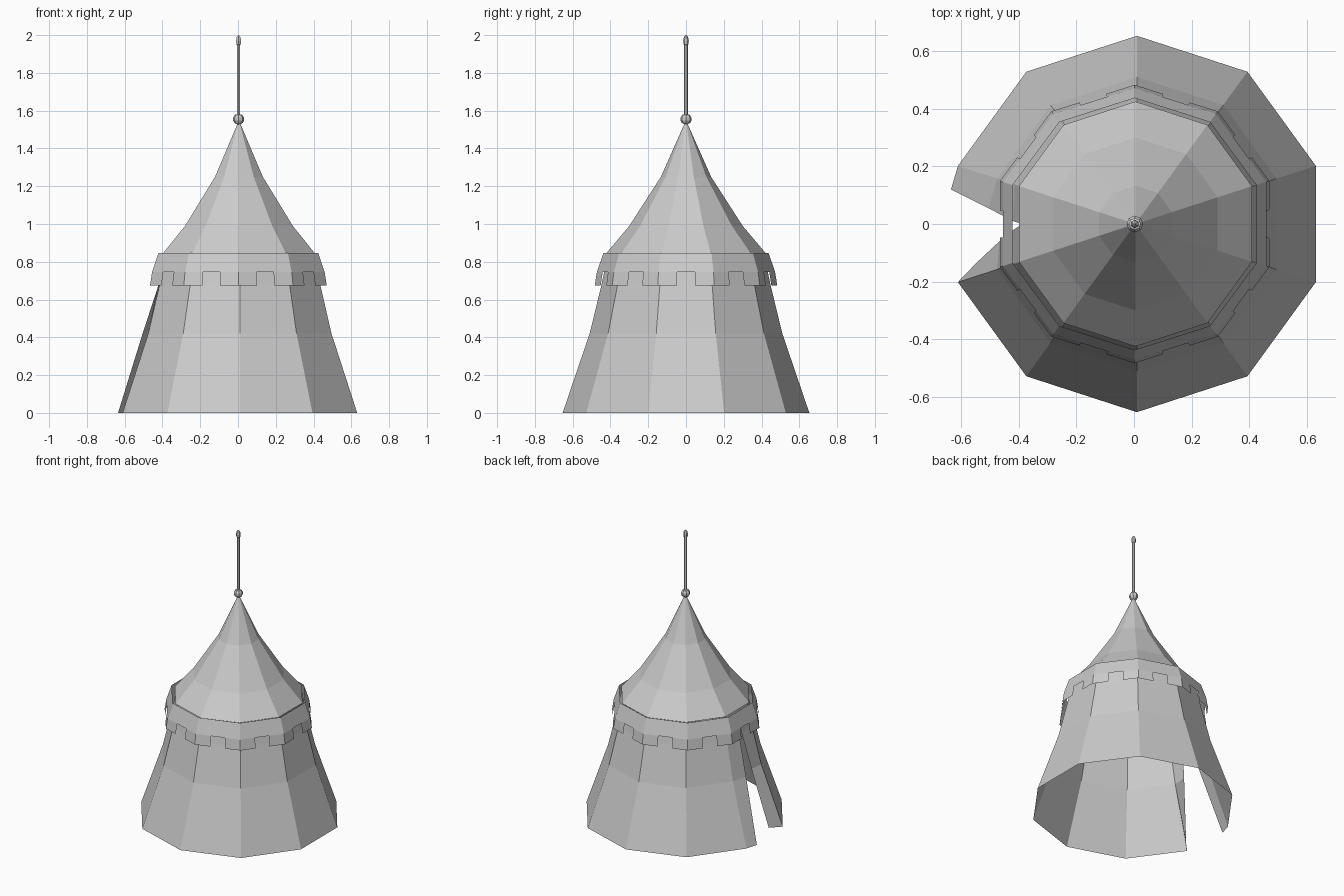
import bpy
from math import sin, cos, radians

if "Cube" in bpy.data.objects:
    bpy.data.objects.remove(bpy.data.objects["Cube"])

SIDES = 10


def make(name, verts, faces):
    mesh = bpy.data.meshes.new(name)
    mesh.from_pydata(verts, [], faces)
    mesh.update()
    obj = bpy.data.objects.new(name, mesh)
    bpy.context.collection.objects.link(obj)
    return obj


def at(r, z, deg, cx=0.008, sx=1.0):
    a = radians(deg)
    return (cx + r * cos(a) * sx, r * sin(a), z)


def grid(name, rows, closed):
    """Skin a list of equally long point rows, bottom to top."""
    n = len(rows[0])
    verts = [p for row in rows for p in row]
    faces = []
    for j in range(len(rows) - 1):
        for i in range(n if closed else n - 1):
            k = (i + 1) % n
            faces.append((j * n + i, j * n + k, (j + 1) * n + k, (j + 1) * n + i))
    return make(name, verts, faces)


def lathe(name, profile, sides, cx):
    """Closed faceted turning from (radius, z) pairs, bottom to top."""
    rows = [[at(r, z, 90 + 360 * i / sides, cx) for i in range(sides)] for r, z in profile]
    return grid(name, rows, True)


# Wall: nine panels, with the west panel split into two parted door flaps
wall = [
    # radius, z, south flap edge, north flap edge
    (0.653, 0.0, (-0.548, -0.136), (-0.635, 0.12)),
    (0.51, 0.42, (-0.467, -0.06), (-0.505, 0.055)),
    (0.447, 0.68, (-0.418, -0.02), (-0.42, 0.01)),
    (0.415, 0.835, (-0.387, 0.0), (-0.387, 0.0)),
]
rows = []
for r, z, south, north in wall:
    ring = [at(r, z, 198 + 36 * i, 0.01) for i in range(SIDES)]
    rows.append([(*south, z)] + ring + [(*north, z)])
grid("tent_wall", rows, False)

# Roof: concave cone closed at the apex
lathe("tent_roof", [(0.425, 0.842), (0.30, 0.99), (0.133, 1.25), (0.004, 1.54)], SIDES, 0.005)

# Valance: band with a notch in the middle third of every side
levels = [(0.437, 0.847), (0.472, 0.745), (0.483, 0.675)]
verts, faces = [], []
for r, z in levels:
    for i in range(SIDES):
        a = at(r, z, 90 + 36 * i, 0.002, 1.018)
        b = at(r, z, 126 + 36 * i, 0.002, 1.018)
        for t in (0, 0.34, 0.66):
            verts.append(tuple(p + (q - p) * t for p, q in zip(a, b)))
n = SIDES * 3
for i in range(n):
    k = (i + 1) % n
    faces.append((i, n + i, n + k, k))
    if i % 3 != 1:
        faces.append((n + i, 2 * n + i, 2 * n + k, n + k))
make("scalloped_valance", verts, faces)

# Roof knob, pole and pointed tip
lathe("roof_knob", [(0.004, 1.525), (0.022, 1.535), (0.029, 1.548), (0.029, 1.563),
                    (0.02, 1.578), (0.004, 1.582)], 8, 0.003)
lathe("pole", [(0.01, 1.53), (0.01, 1.955)], 6, 0.003)
lathe("pole_tip", [(0.002, 1.94), (0.013, 1.95), (0.015, 1.97), (0.011, 1.99), (0.001, 2.0)], 6, 0.003)
